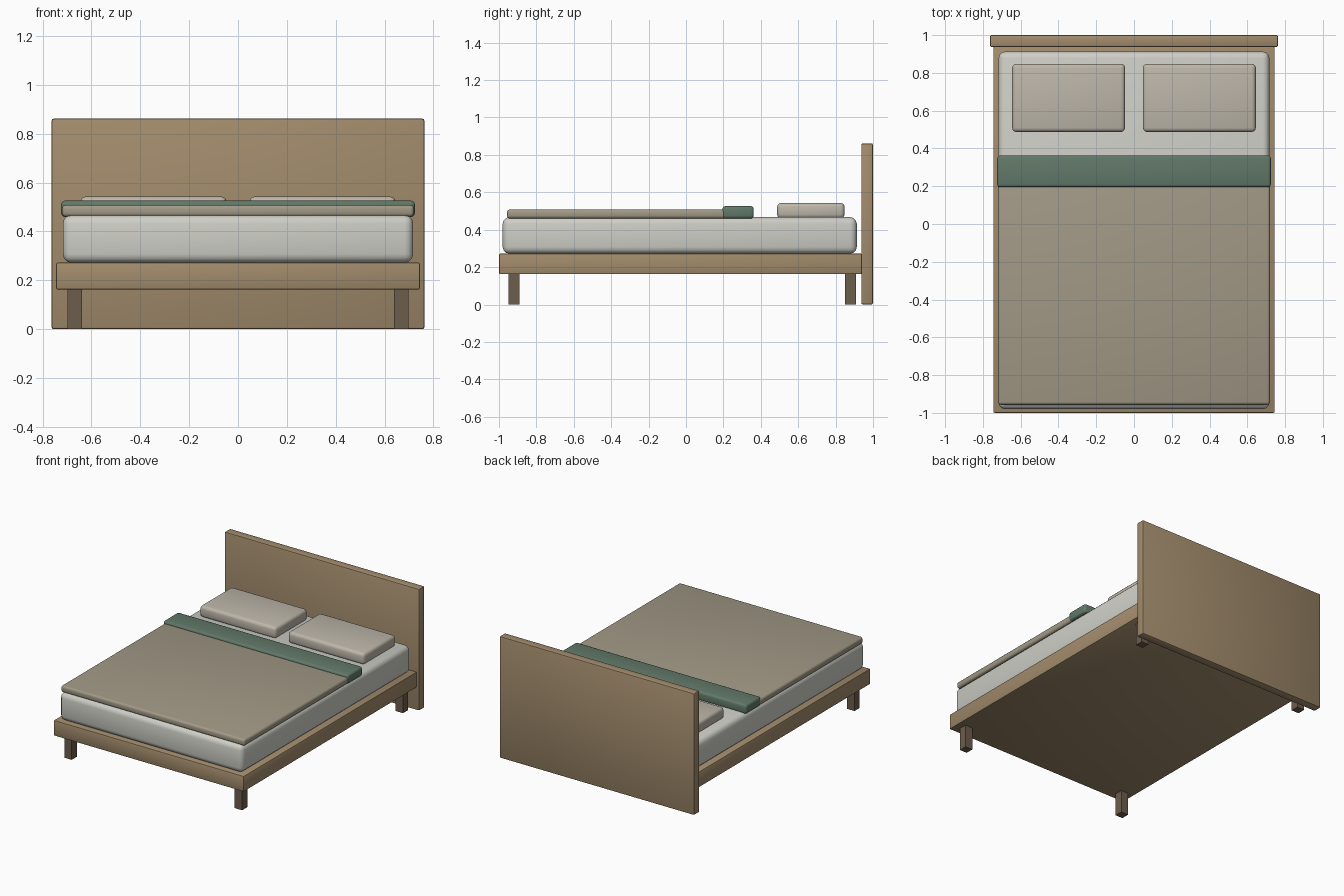
import bpy
from math import radians

if "Cube" in bpy.data.objects:
    bpy.data.objects.remove(bpy.data.objects["Cube"])


def material(name, rgb):
    m = bpy.data.materials.new(name)
    m.diffuse_color = (*rgb, 1)
    m.use_nodes = True
    m.node_tree.nodes["Principled BSDF"].inputs["Base Color"].default_value = m.diffuse_color
    return m


wood = material("oak", (0.36, 0.26, 0.15))
dark = material("dark_wood", (0.15, 0.11, 0.075))
sheet = material("sheet", (0.62, 0.62, 0.57))
linen = material("linen", (0.51, 0.47, 0.40))
wool = material("blanket_wool", (0.36, 0.32, 0.24))
green = material("throw_green", (0.12, 0.19, 0.14))


def box(name, x, y, z, mat, bevel=0.0, segments=2):
    """Box from (min, max) ranges with rounded edges."""
    r = (x, y, z)
    bpy.ops.mesh.primitive_cube_add(size=1, location=[(a + b) / 2 for a, b in r])
    o = bpy.context.object
    o.name = name
    o.scale = [b - a for a, b in r]
    bpy.ops.object.transform_apply(location=False, rotation=False, scale=True)
    o.data.materials.append(mat)
    if bevel:
        mod = o.modifiers.new("rounded_edges", 'BEVEL')
        mod.width = bevel
        mod.segments = segments
        bpy.ops.object.modifier_apply(modifier=mod.name)
        bpy.ops.object.shade_smooth_by_angle(angle=radians(35))
    return o


# Wooden structure
box("headboard", (-0.763, 0.763), (0.937, 1.0), (0, 0.862), wood, 0.009)
box("bed_frame", (-0.745, 0.745), (-1.0, 0.94), (0.162, 0.272), wood, 0.007)

# Four square legs
for end, y in (("front", -0.92), ("back", 0.88)):
    for side, s in (("left", -1), ("right", 1)):
        cx = s * 0.668
        box(f"{end}_{side}_leg", (cx - 0.029, cx + 0.029), (y - 0.029, y + 0.029),
            (0, 0.165), dark)

# Mattress and bedding
box("mattress", (-0.717, 0.717), (-0.98, 0.913), (0.272, 0.467), sheet, 0.035, 3)
box("blanket", (-0.72, 0.72), (-0.957, 0.34), (0.46, 0.508), wool, 0.015, 3)
box("folded_throw", (-0.724, 0.724), (0.195, 0.362), (0.46, 0.526), green, 0.015, 3)

# Pair of pillows
for side, s in (("left", -1), ("right", 1)):
    box(f"{side}_pillow", sorted((s * 0.047, s * 0.645)), (0.487, 0.848),
        (0.46, 0.543), linen, 0.022, 3)
